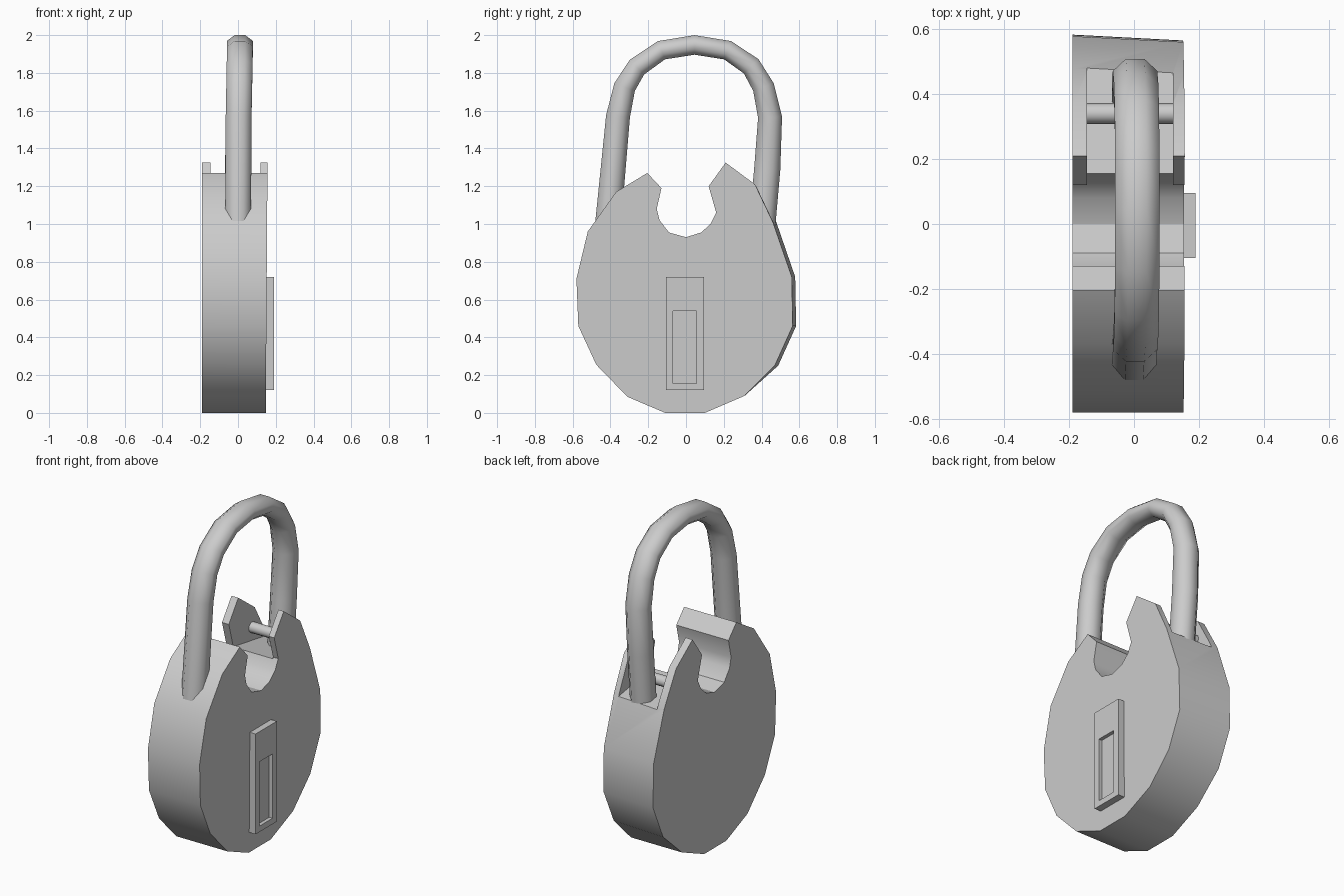
import bpy, bmesh, math
from mathutils import Vector

if "Cube" in bpy.data.objects:
    bpy.data.objects.remove(bpy.data.objects["Cube"])

grey = bpy.data.materials.new("plain grey metal")
grey.use_nodes = True
grey.diffuse_color = (0.6, 0.6, 0.6, 1)
grey.node_tree.nodes["Principled BSDF"].inputs["Base Color"].default_value = (0.6, 0.6, 0.6, 1)


def loft(name, rings):
    """Skin a list of equal point rings and cap both ends."""
    bm = bmesh.new()
    rows = [[bm.verts.new(p) for p in ring] for ring in rings]
    for a, b in zip(rows, rows[1:]):
        for i in range(len(a)):
            j = (i + 1) % len(a)
            bm.faces.new((a[i], a[j], b[j], b[i]))
    bm.faces.new(rows[0][::-1])
    bm.faces.new(rows[-1])
    bmesh.ops.recalc_face_normals(bm, faces=bm.faces)
    mesh = bpy.data.meshes.new(name)
    bm.to_mesh(mesh)
    bm.free()
    mesh.materials.append(grey)
    ob = bpy.data.objects.new(name, mesh)
    bpy.context.collection.objects.link(ob)
    return ob


def prism(name, profile, x0, x1):
    return loft(name, [[(x, y, z) for y, z in profile] for x in (x0, x1)])


def rect(y0, y1, z0, z1):
    return [(y0, z0), (y1, z0), (y1, z1), (y0, z1)]


def activate(ob):
    bpy.ops.object.select_all(action='DESELECT')
    ob.select_set(True)
    bpy.context.view_layer.objects.active = ob


def carve(ob, cutter):
    cutter.hide_render = True
    mod = ob.modifiers.new("carve", 'BOOLEAN')
    mod.operation = 'DIFFERENCE'
    mod.solver = 'EXACT'
    mod.object = cutter
    activate(ob)
    bpy.ops.object.modifier_apply(modifier=mod.name)
    bpy.data.objects.remove(cutter)


def smooth(ob, degrees):
    activate(ob)
    bpy.ops.object.shade_smooth_by_angle(angle=math.radians(degrees))


# Round case with a rounded notch in its top
outline = [(-.11, 0), (.10, 0), (.31, .09), (.47, .25), (.565, .46), (.56, .72),
           (.46, 1.01), (.365, 1.21), (.21, 1.325), (.12, 1.20), (.16, 1.06),
           (.13, 1.0), (.08, .955), (0, .93), (-.09, .955), (-.14, 1.02),
           (-.155, 1.08), (-.13, 1.19), (-.205, 1.27), (-.37, 1.17), (-.52, .96),
           (-.58, .71), (-.57, .46), (-.475, .255), (-.31, .085)]
# The case is a touch wider on the side without the key plate
wide = [(y + .018 if y > .4 else y, z) for y, z in outline]
case = loft("lock_case", [[(-.19, y, z) for y, z in wide],
                          [(.147 + .007 * z, y, z) for y, z in outline]])

# Open slot between two cheeks where the shackle hinges
carve(case, prism("slot_cutter", [(.05, 1.07), (.7, .96), (.7, 1.5), (.05, 1.5)], -.145, .12))
smooth(case, 32)

# Hinge pin across the slot
pin = loft("hinge_pin", [[(x, .34 + .032 * math.cos(t), 1.1 + .032 * math.sin(t))
                          for t in (math.tau * k / 10 for k in range(10))]
                         for x in (-.16, .135)])
smooth(pin, 50)

# Key plate with a recessed panel
plate = prism("key_plate", rect(-.105, .095, .12, .72), .12, .19)
carve(plate, prism("recess_cutter", rect(-.07, .055, .155, .54), .168, .25))

# Shackle: eight-sided bar swept along an arch, slimmer at its crown
path = [(-.42, .92), (-.36, 1.57), (-.325, 1.725), (-.26, 1.83), (-.13, 1.92),
        (.045, 1.948), (.22, 1.92), (.345, 1.835), (.41, 1.725), (.445, 1.565),
        (.43, 1.29), (.40, .95)]
rings = []
for i, (y, z) in enumerate(path):
    a, b = path[max(i - 1, 0)], path[min(i + 1, len(path) - 1)]
    along = Vector((0, b[0] - a[0], b[1] - a[1])).normalized()
    out = Vector((0, -along.z, along.y))
    crown = max(0, min(1, (z - 1.4) / .5))
    thick = .075 - .019 * crown
    centre = Vector((.01 * crown, y, z))
    rings.append([centre + Vector((.074 * math.cos(t), 0, 0)) + out * thick * math.sin(t)
                  for t in (math.tau * (k + .5) / 8 for k in range(8))])
shackle = loft("shackle", rings)
smooth(shackle, 60)
